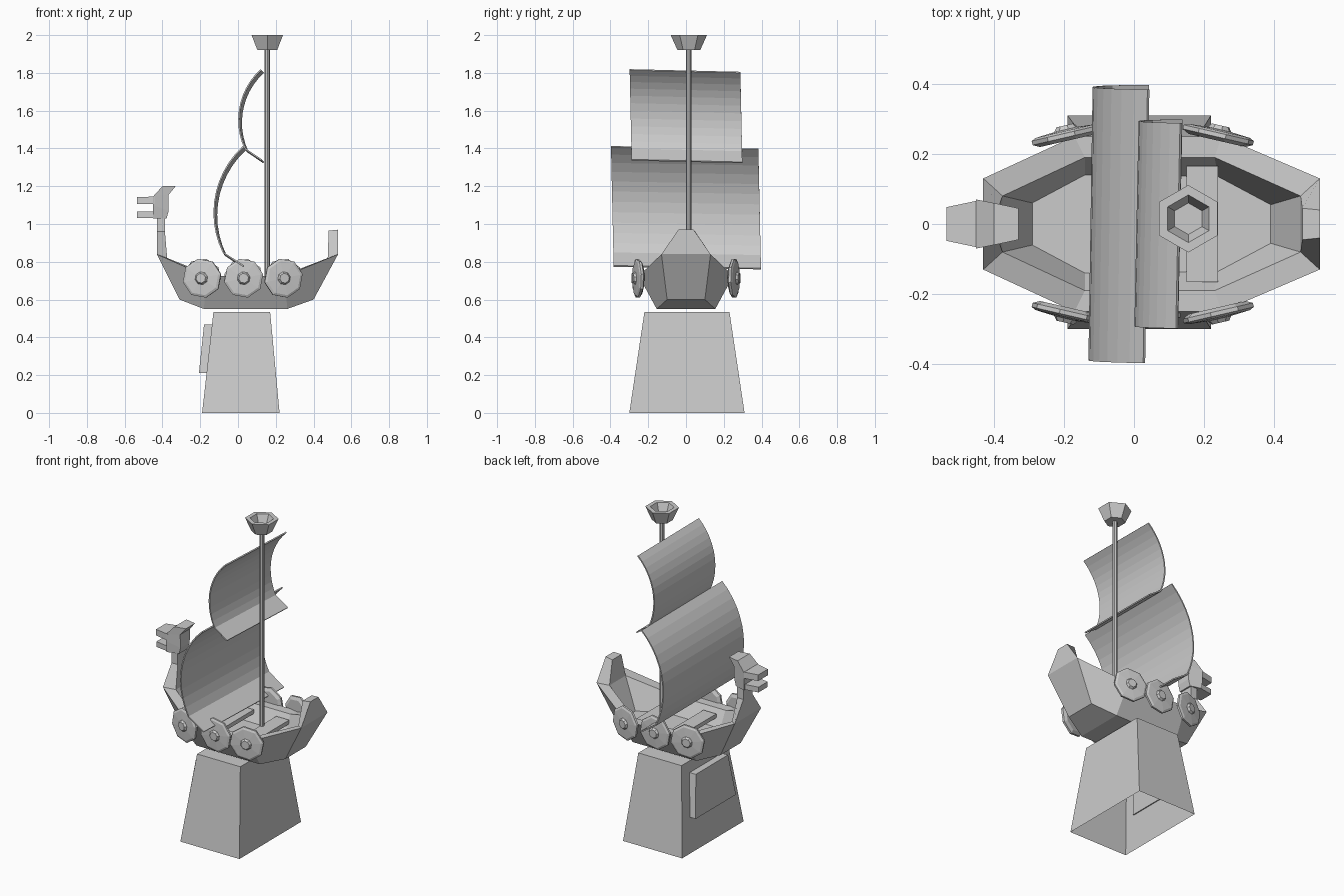
import bpy, bmesh
from math import sin, cos, pi, atan2, radians
from mathutils import Vector, Matrix

if "Cube" in bpy.data.objects:
    bpy.data.objects.remove(bpy.data.objects["Cube"])


def make(name, verts, faces):
    bm = bmesh.new()
    vs = [bm.verts.new(v) for v in verts]
    for f in faces:
        bm.faces.new([vs[i] for i in f])
    bmesh.ops.recalc_face_normals(bm, faces=bm.faces[:])
    me = bpy.data.meshes.new(name)
    bm.to_mesh(me)
    bm.free()
    ob = bpy.data.objects.new(name, me)
    bpy.context.collection.objects.link(ob)
    return ob


def loft(name, rings, start=True, end=True, extra=()):
    """Join equal-sized rings of points with quads, optionally capping the ends."""
    n = len(rings[0])
    faces = [(k * n + i, k * n + (i + 1) % n, (k + 1) * n + (i + 1) % n, (k + 1) * n + i)
             for k in range(len(rings) - 1) for i in range(n)]
    if start:
        faces.append(range(n))
    if end:
        faces.append(range((len(rings) - 1) * n, len(rings) * n))
    return make(name, [p for r in rings for p in r], faces + list(extra))


def rect(x0, x1, y0, y1, z):
    return [(x0, y0, z), (x1, y0, z), (x1, y1, z), (x0, y1, z)]


def ngon(n, r, z, cx=0.0, cy=0.0, turn=0.0):
    return [(cx + r * cos(2 * pi * i / n + turn), cy + r * sin(2 * pi * i / n + turn), z)
            for i in range(n)]


def mirrored(half):
    return half + [(x, -y, z) for x, y, z in reversed(half)]


# Pedestal, open underneath, with a plaque on the left face
loft("pedestal", [rect(-.19, .22, -.30, .31, 0), rect(-.13, .17, -.22, .23, .535)], start=False)
loft("plaque", [rect(-.207, -.16, -.20, .20, .21), rect(-.18, -.13, -.16, .16, .467)])

# Hull: lower ring, outer rim, inner rim, floor
hull = [mirrored(h) for h in (
    [(-.31, .10, .60), (-.18, .155, .55), (.26, .155, .55), (.40, .10, .60)],
    [(-.43, .13, .84), (-.17, .25, .725), (.25, .25, .725), (.53, .13, .84)],
    [(-.375, .08, .82), (-.14, .19, .725), (.23, .19, .725), (.475, .08, .82)],
    [(-.29, .06, .63), (-.14, .14, .63), (.24, .135, .63), (.39, .055, .63)])]
loft("hull", hull, start=False, extra=[(0, 1, 6, 7), (1, 2, 5, 6), (2, 3, 4, 5)])


# Rising posts at the bow and stern
def post(name, sections):
    loft(name, [mirrored([(xo, wo, zo), (xi, wi, zi)]) for xo, zo, wo, xi, zi, wi in sections])


post("stern_post", [(.53, .84, .13, .475, .82, .08), (.53, .97, .04, .48, .965, .045)])
post("bow_neck", [(-.43, .84, .13, -.375, .82, .08), (-.43, .96, .045, -.387, .96, .045),
                  (-.43, 1.05, .045, -.387, 1.05, .045)])

# Beast head with open jaws
post("head", [(-.45, 1.03, .065, -.378, 1.03, .045), (-.45, 1.10, .07, -.367, 1.07, .045),
              (-.45, 1.145, .07, -.367, 1.155, .05), (-.40, 1.2, .06, -.33, 1.2, .045)])
post("upper_jaw", [(-.535, 1.105, .048, -.44, 1.105, .068), (-.535, 1.143, .048, -.44, 1.145, .068)])
post("lower_jaw", [(-.535, 1.032, .045, -.44, 1.032, .06), (-.535, 1.065, .045, -.44, 1.065, .06)])

# Benches
for i, x in enumerate((-.05, .195)):
    loft(f"bench_{i + 1}", [rect(x - .045, x + .045, -.165, .165, z) for z in (.675, .70)])

# Mast and six-sided lookout cup
MX, MY = .155, .015
loft("mast", [ngon(8, .014, z, MX, MY) for z in (.62, 1.94)])
loft("lookout_cup", [ngon(6, r, z, MX, MY, pi / 2) for r, z in
                     ((.06, 1.92), (.096, 2.0), (.068, 2.0), (.045, 1.945))])

# Shields: octagonal discs with a central boss, three per side
prof = ((.085, -.014), (.105, -.004), (.105, .008), (.092, .014), (.035, .018), (.026, .03))
for side in (-1, 1):
    for i, (x, y, turn) in enumerate(((-.19, .252, -13), (.03, .258, 0), (.24, .252, 13))):
        ob = loft(f"shield_{'left' if side < 0 else 'right'}_{i + 1}",
                  [ngon(8, r, z, turn=radians(12)) for r, z in prof])
        ob.data.transform(Matrix.Translation((x, side * y, .713))
                          @ Matrix.Rotation(radians(turn) * -side, 4, 'Z')
                          @ Matrix.Rotation(radians(-90 * side), 4, 'X'))


# Billowing sails: arc through three points, then a straight foot
def sail(name, top, mid, low, foot, half, steps=11):
    a, b, c = Vector(top), Vector(mid), Vector(low)
    d = 2 * (a.x * (b.y - c.y) + b.x * (c.y - a.y) + c.x * (a.y - b.y))
    q = [p.length_squared for p in (a, b, c)]
    ctr = Vector(((q[0] * (b.y - c.y) + q[1] * (c.y - a.y) + q[2] * (a.y - b.y)) / d,
                  (q[0] * (c.x - b.x) + q[1] * (a.x - c.x) + q[2] * (b.x - a.x)) / d))
    r = (a - ctr).length
    t0, t1 = (atan2(p.y - ctr.y, p.x - ctr.x) % (2 * pi) for p in (a, c))
    path = [ctr + r * Vector((cos(t), sin(t)))
            for t in (t0 + (t1 - t0) * i / steps for i in range(steps + 1))] + [Vector(foot)]
    zc = (top[1] + foot[1]) / 2
    verts = [(p.x + .006 * s, s * half - .022 * (p.y - zc), p.y - .007 * s)
             for p in path for s in (-1, 1)]
    ob = make(name, verts, [(2 * i, 2 * i + 1, 2 * i + 3, 2 * i + 2) for i in range(len(path) - 1)])
    m = ob.modifiers.new("thickness", 'SOLIDIFY')
    m.thickness, m.offset = .008, 0


sail("lower_sail", (.035, 1.403), (-.12, 1.06), (-.07, .84), (.035, .77), .39)
sail("upper_sail", (.128, 1.81), (.011, 1.55), (.045, 1.39), (.13, 1.332), .293)
